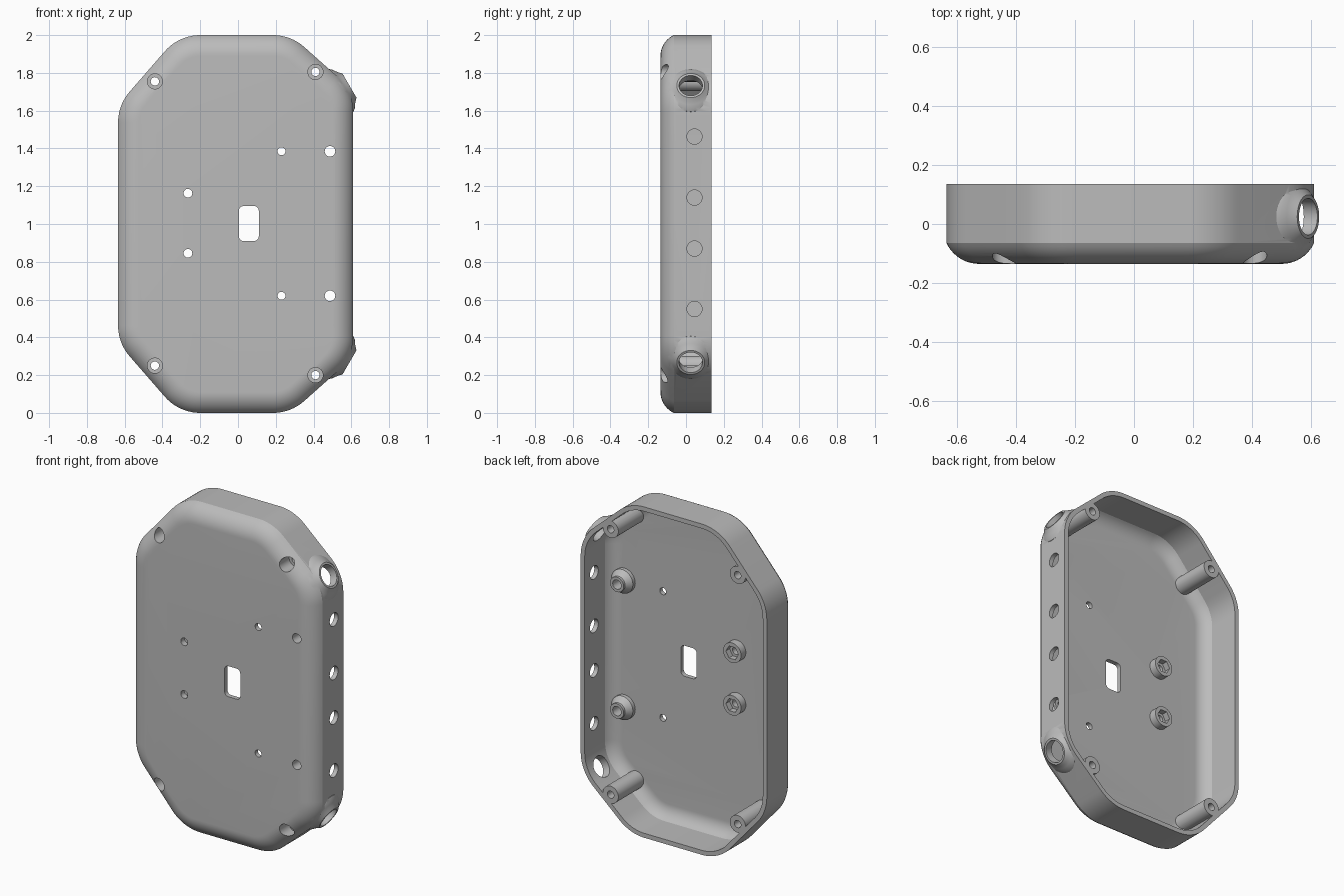
import bpy, bmesh, math
from mathutils import Vector

cube = bpy.data.objects.get("Cube")
if cube:
    bpy.data.objects.remove(cube, do_unlink=True)

FRONT, BACK = -0.135, 0.135
WALL = 0.027
EDGE_R, EDGE_INSET = 0.121, 0.11      # front edge rounding
CORNER_R = 0.25
CORNERS = [(0.61, 0.294), (0.61, 1.706), (0.28, 2), (-0.313, 2),
           (-0.635, 1.63), (-0.635, 0.37), (-0.313, 0), (0.28, 0)]

grey = bpy.data.materials.new("grey plastic")
grey.use_nodes = True
grey.diffuse_color = (0.5, 0.5, 0.5, 1)
grey.node_tree.nodes["Principled BSDF"].inputs["Base Color"].default_value = (0.5, 0.5, 0.5, 1)


def loft(name, rings):
    """Closed solid through rings of equal point count."""
    bm = bmesh.new()
    loops = [[bm.verts.new(p) for p in ring] for ring in rings]
    n = len(loops[0])
    for a, b in zip(loops, loops[1:]):
        for i in range(n):
            j = (i + 1) % n
            bm.faces.new((a[i], a[j], b[j], b[i]))
    bm.faces.new(loops[0])
    bm.faces.new(loops[-1])
    bmesh.ops.recalc_face_normals(bm, faces=bm.faces)
    mesh = bpy.data.meshes.new(name)
    bm.to_mesh(mesh)
    bm.free()
    mesh.materials.append(grey)
    obj = bpy.data.objects.new(name, mesh)
    bpy.context.collection.objects.link(obj)
    return obj


def rounded(corners, radius, inset=0, steps=10):
    """Counter-clockwise polygon, moved inwards, with rounded corners."""
    pts = [Vector(c) for c in corners]
    out = []
    for i, p in enumerate(pts):
        d1 = (p - pts[i - 1]).normalized()
        d2 = (pts[(i + 1) % len(pts)] - p).normalized()
        n1, n2 = Vector((-d1.y, d1.x)), Vector((-d2.y, d2.x))
        centre = p + (n1 + n2) * radius / (1 + n1.dot(n2))
        a1 = math.atan2(-n1.y, -n1.x)
        turn = math.acos(max(-1, min(1, n1.dot(n2))))
        for k in range(steps + 1):
            a = a1 + turn * k / steps
            out.append(centre + Vector((math.cos(a), math.sin(a))) * (radius - inset))
    return out


def tray(name, inset, top):
    """Octagonal block whose front edge is rounded."""
    r = EDGE_R - inset
    full = math.asin((EDGE_INSET - inset) / r)
    profile = [(inset, top)]
    for k in range(11):
        a = full * (1 - k / 10)
        profile.append((EDGE_INSET - r * math.sin(a), FRONT + EDGE_R - r * math.cos(a)))
    return loft(name, [[(p.x, y, p.y) for p in rounded(CORNERS, CORNER_R, i)]
                       for i, y in profile])


def lathe(name, origin, axis, profile, sides=40):
    """Solid of (distance along axis, radius) pairs."""
    rot = Vector(axis).to_track_quat('Z', 'Y')
    angles = [math.tau * k / sides for k in range(sides)]
    return loft(name, [[Vector(origin) + rot @ Vector((r * math.cos(a), r * math.sin(a), d))
                        for a in angles] for d, r in profile])


def along_y(name, x, z, profile, sides=40):
    return lathe(name, (x, 0, z), (0, 1, 0), profile, sides)


def combine(target, tool, operation='DIFFERENCE'):
    mod = target.modifiers.new("cut", 'BOOLEAN')
    mod.operation, mod.object, mod.solver = operation, tool, 'EXACT'
    with bpy.context.temp_override(object=target, active_object=target):
        bpy.ops.object.modifier_apply(modifier=mod.name)
    bpy.data.objects.remove(tool, do_unlink=True)


SCREWS = [(-0.44, 1.755), (-0.44, 0.25), (0.41, 1.805), (0.41, 0.2)]
NUTS = [(-0.265, 1.163), (-0.265, 0.845)]
CONES = [(0.487, 1.385), (0.487, 0.62)]
PINS = [(0.23, 1.385), (0.23, 0.62)]

# Hollow of the case, leaving the inside posts and bosses standing
hollow = tray("hollow", WALL, BACK + 0.06)
for x, z in SCREWS:
    combine(hollow, along_y("post", x, z, [(-0.2, 0.052), (BACK, 0.052)]))
for x, z in NUTS:
    combine(hollow, along_y("nut_boss", x, z, [(-0.15, 0.06), (-0.062, 0.06)]))
for x, z in CONES:
    combine(hollow, along_y("cone_boss", x, z, [(-0.15, 0.072), (-0.085, 0.072),
                                                (-0.05, 0.045), (-0.035, 0.045)]))

# Outer body with flared cable outlets on two corners
case = tray("case_shell", 0, BACK)
FLARE = [(-0.1, 0.135), (-0.05, 0.13), (-0.036, 0.118), (-0.025, 0.102),
         (-0.014, 0.088), (0, 0.074)]
outlets = [((0.59, 0.025, 1 + s * 0.733), (0.86, 0, s * 0.5)) for s in (1, -1)]
for origin, axis in outlets:
    combine(case, lathe("outlet", origin, axis, FLARE, 56), 'UNION')
trim = loft("trim", [[(x, y, z) for x, z in ((-1, -1), (1, -1), (1, 3), (-1, 3))]
                     for y in (BACK, BACK + 0.2)])
combine(case, trim)
combine(case, hollow)
for origin, axis in outlets:
    combine(case, lathe("bore", origin, axis, [(-0.13, 0.062), (0.1, 0.062)], 48))

# Screw holes with deep counterbores
for x, z in SCREWS:
    combine(case, along_y("screw_hole", x, z, [(-0.2, 0.04), (-0.04, 0.04),
                                               (-0.04, 0.022), (0.2, 0.022)]))
# Nut pockets and front holes
for x, z in NUTS:
    combine(case, along_y("nut_pocket", x, z, [(-0.098, 0.042), (0, 0.042)], 6))
for spots, r in ((NUTS, 0.023), (CONES, 0.028), (PINS, 0.021)):
    for x, z in spots:
        combine(case, along_y("front_hole", x, z, [(-0.2, r), (0.05, r)], 32))

# Rounded window in the front
window = rounded([(0.005, 0.91), (0.11, 0.91), (0.11, 1.095), (0.005, 1.095)], 0.025, 0, 6)
combine(case, loft("window", [[(p.x, y, p.y) for p in window] for y in (-0.2, 0)]))

# Row of holes in the left side wall
for z in (0.55, 0.87, 1.14, 1.463):
    combine(case, lathe("side_hole", (0.54, 0.045, z), (1, 0, 0), [(0, 0.04), (0.2, 0.04)]))

bpy.ops.object.select_all(action='DESELECT')
case.select_set(True)
bpy.context.view_layer.objects.active = case
bpy.ops.object.shade_smooth_by_angle(angle=math.radians(25))
